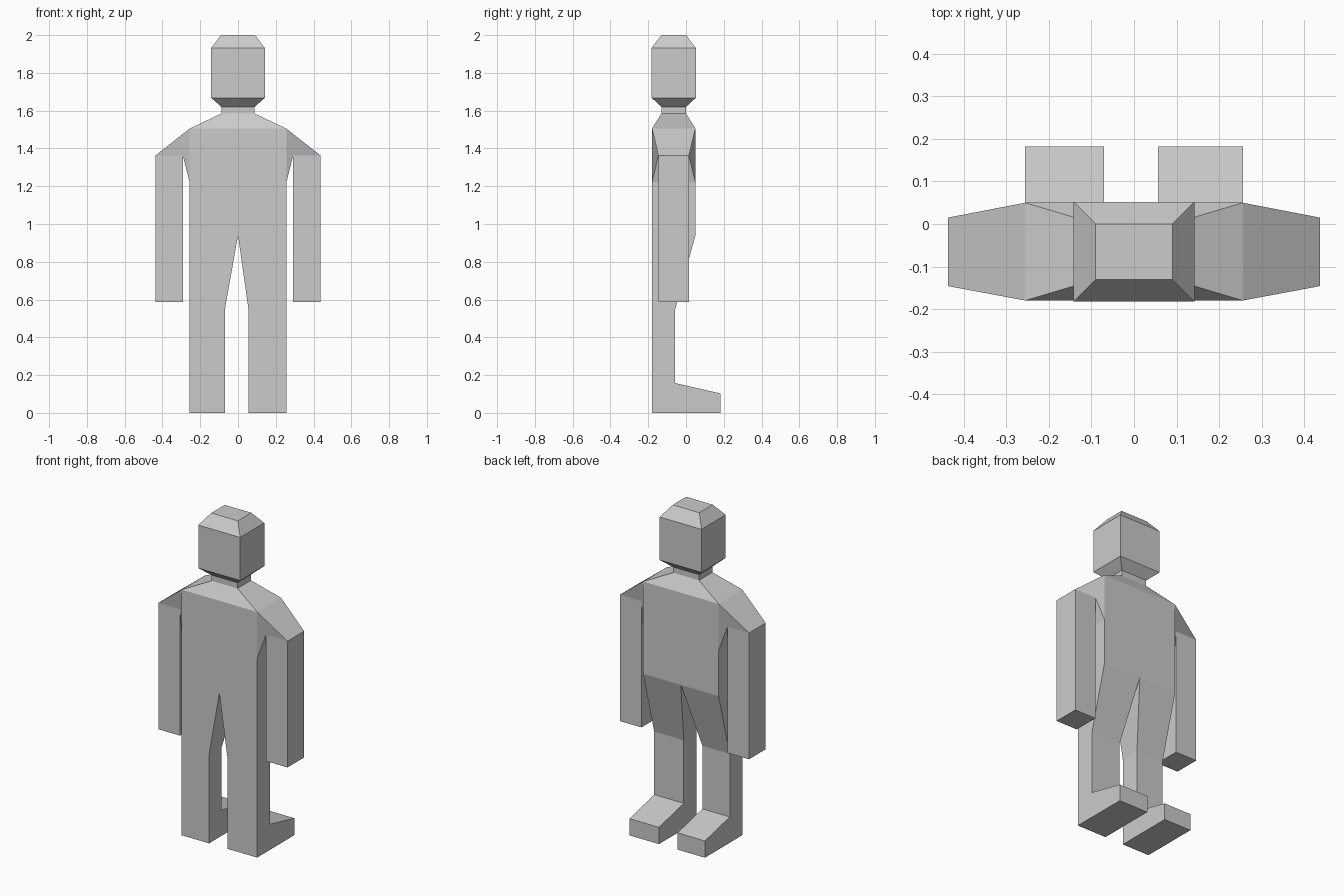
import bpy
import bmesh

cube = bpy.data.objects.get("Cube")
if cube:
    bpy.data.objects.remove(cube, do_unlink=True)

grey = bpy.data.materials.new("plain_grey")
grey.use_nodes = True
GREY = (0.6, 0.6, 0.6, 1)
grey.diffuse_color = GREY
grey.node_tree.nodes["Principled BSDF"].inputs["Base Color"].default_value = GREY

FRONT, BACK = -0.18, 0.05
HALF = 0.256       # half width of the torso
CROTCH = 0.94


def level(x0, x1, y0, y1, z):
    """Horizontal rectangular cross-section."""
    return [(x0, y0, z), (x1, y0, z), (x1, y1, z), (x0, y1, z)]


def loft(name, sections, cap_start=False, cap_end=False, opening=None):
    """Join four-cornered sections into a flat-faced tube; opening() drops faces."""
    bm = bmesh.new()
    rings = [[bm.verts.new(p) for p in s] for s in sections]
    for a, b in zip(rings, rings[1:]):
        for i in range(4):
            j = (i + 1) % 4
            bm.faces.new((a[i], a[j], b[j], b[i]))
    caps = []
    if cap_start:
        caps.append(bm.faces.new(rings[0]))
    if cap_end:
        caps.append(bm.faces.new(rings[-1]))
    bmesh.ops.recalc_face_normals(bm, faces=bm.faces)
    # Make sure the surface points outwards
    axis = [sum((v.co for v in r), rings[0][0].co * 0) / 4 for r in rings]
    mid = (axis[0] + axis[1]) / 2
    side = bm.faces[0] if hasattr(bm.faces, "ensure_lookup_table") and not bm.faces.ensure_lookup_table() else None
    if side.normal.dot(side.calc_center_median() - mid) < 0:
        bmesh.ops.reverse_faces(bm, faces=bm.faces)
    if opening:
        gone = [f for f in bm.faces if opening(f.calc_center_median())]
        bmesh.ops.delete(bm, geom=gone, context="FACES")
    mesh = bpy.data.meshes.new(name)
    bm.to_mesh(mesh)
    bm.free()
    mesh.materials.append(grey)
    obj = bpy.data.objects.new(name, mesh)
    bpy.context.collection.objects.link(obj)
    return obj


# Torso with sloping shoulders and neck, open where the arms join
ARMPIT, SHOULDER = 1.22, 1.505
loft("torso", [
    level(-HALF, HALF, FRONT, BACK, CROTCH),
    level(-HALF, HALF, FRONT, BACK, ARMPIT),
    level(-HALF, HALF, FRONT, BACK, SHOULDER),
    level(-0.088, 0.088, -0.13, 0, 1.585),
    level(-0.088, 0.088, -0.13, 0, 1.62),
], opening=lambda c: abs(c.x) > HALF - 0.01 and ARMPIT < c.z < SHOULDER)

# Head with bevelled chin and crown
loft("head", [
    level(-0.088, 0.088, -0.13, 0, 1.62),
    level(-0.142, 0.142, -0.182, 0.052, 1.668),
    level(-0.142, 0.142, -0.182, 0.052, 1.932),
    level(-0.09, 0.09, -0.13, 0, 2.0),
], cap_end=True)

for side, s, inner in (("left", 1, 0.056), ("right", -1, 0.07)):
    # Arm: flares out of the torso side, then hangs straight down
    loft(side + "_arm", [
        [(s * HALF, FRONT, ARMPIT), (s * HALF, FRONT, SHOULDER),
         (s * HALF, BACK, SHOULDER), (s * HALF, BACK, ARMPIT)],
        level(s * 0.292, s * 0.438, -0.146, 0.015, 1.362),
        level(s * 0.292, s * 0.438, -0.146, 0.015, 0.588),
    ], cap_end=True)

    # Leg: tapers to the knee, open at the back of the ankle
    ankle, heel = 0.158, -0.058
    loft(side + "_leg", [
        level(0, s * HALF, FRONT, BACK, CROTCH),
        level(s * inner, s * HALF, FRONT, heel, 0.545),
        level(s * inner, s * HALF, FRONT, heel, ankle),
        level(s * inner, s * HALF, FRONT, heel, 0),
    ], cap_end=True,
        opening=lambda c: c.y > heel - 0.01 and 0 < c.z < ankle)

    # Foot: wedge reaching forward from the ankle
    loft(side + "_foot", [
        [(s * inner, y, 0), (s * HALF, y, 0), (s * HALF, y, top), (s * inner, y, top)]
        for y, top in ((heel, ankle), (0.182, 0.103))
    ], cap_end=True)
